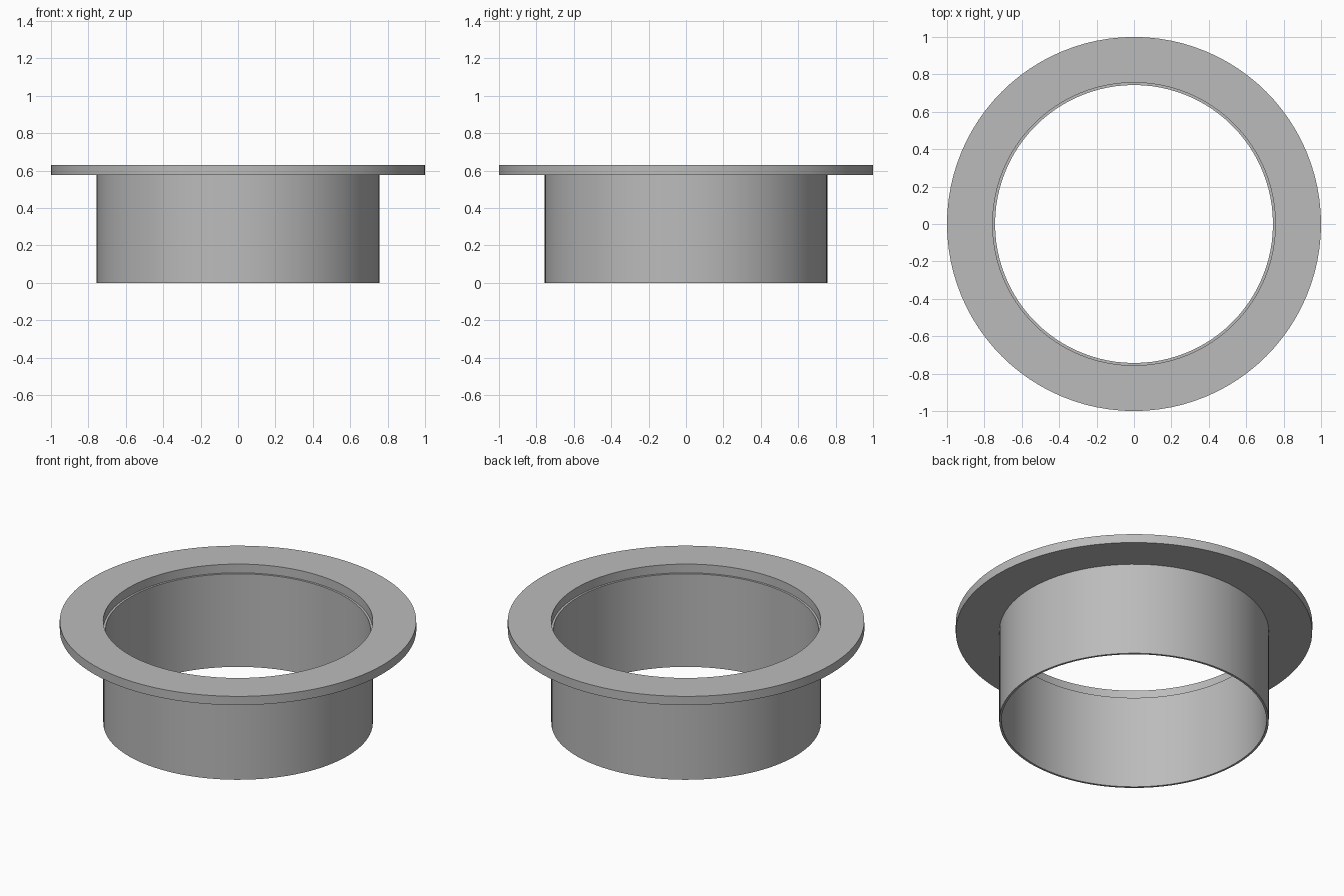
import bpy
import bmesh
from math import radians, tau

cube = bpy.data.objects.get("Cube")
if cube:
    bpy.data.objects.remove(cube, do_unlink=True)

SIDES = 96

# Plain grey metal
grey = bpy.data.materials.new("grey_metal")
grey.use_nodes = True
colour = (0.5, 0.5, 0.5, 1)
grey.diffuse_color = colour
grey.node_tree.nodes["Principled BSDF"].inputs["Base Color"].default_value = colour


def ring(name, inner, outer, bottom, top):
    """Spin a rectangular section around z into a closed ring."""
    bm = bmesh.new()
    section = [(inner, bottom), (outer, bottom), (outer, top), (inner, top)]
    verts = [bm.verts.new((r, 0, z)) for r, z in section]
    edges = [bm.edges.new((verts[i - 1], verts[i])) for i in range(len(verts))]
    bmesh.ops.spin(bm, geom=verts + edges, cent=(0, 0, 0), axis=(0, 0, 1),
                   angle=tau, steps=SIDES, use_merge=True)
    bmesh.ops.remove_doubles(bm, verts=bm.verts, dist=0.0001)
    bmesh.ops.recalc_face_normals(bm, faces=bm.faces)
    mesh = bpy.data.meshes.new(name)
    bm.to_mesh(mesh)
    bm.free()
    mesh.materials.append(grey)
    obj = bpy.data.objects.new(name, mesh)
    bpy.context.collection.objects.link(obj)
    bpy.ops.object.select_all(action="DESELECT")
    obj.select_set(True)
    bpy.context.view_layer.objects.active = obj
    bpy.ops.object.shade_smooth_by_angle(angle=radians(30))
    return obj


# Thin-walled sleeve with a wide flat flange seated on its rim
ring("sleeve", 0.743, 0.756, 0, 0.576)
ring("flange", 0.756, 1.0, 0.576, 0.63)
